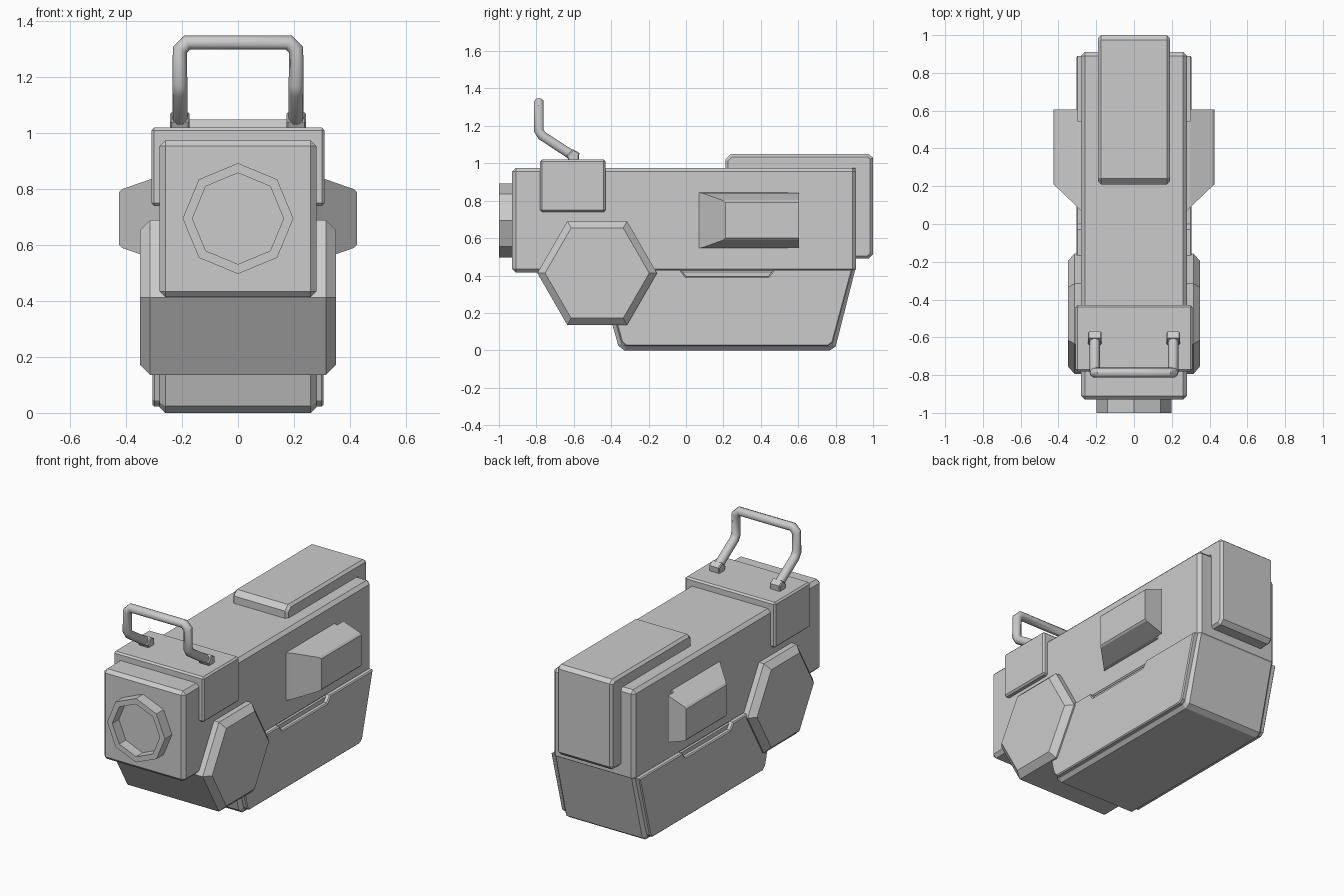
import bpy, bmesh, math

if "Cube" in bpy.data.objects:
    bpy.data.objects.remove(bpy.data.objects["Cube"])

def finish(bm, name):
    bmesh.ops.recalc_face_normals(bm, faces=bm.faces[:])
    me = bpy.data.meshes.new(name)
    bm.to_mesh(me)
    bm.free()
    ob = bpy.data.objects.new(name, me)
    bpy.context.collection.objects.link(ob)
    return ob

def prism(name, pts, x0, x1, rim=0.0, both=True):
    """Extrude a (y, z) profile along x and chamfer the rims of its end caps."""
    bm = bmesh.new()
    a = [bm.verts.new((x0, y, z)) for y, z in pts]
    b = [bm.verts.new((x1, y, z)) for y, z in pts]
    bm.faces.new(a)
    bm.faces.new(b[::-1])
    n = len(pts)
    for i in range(n):
        j = (i + 1) % n
        bm.faces.new((a[i], b[i], b[j], a[j]))
    bmesh.ops.recalc_face_normals(bm, faces=bm.faces[:])
    if rim:
        caps = [e for e in bm.edges
                if abs(e.verts[0].co.x - e.verts[1].co.x) < 1e-6
                and (both or abs(e.verts[0].co.x - x1) < 1e-6)]
        bmesh.ops.bevel(bm, geom=caps, offset=rim, segments=1, profile=0.5, affect='EDGES')
    return finish(bm, name)

def box(name, lo, hi, bevel):
    bm = bmesh.new()
    bmesh.ops.create_cube(bm, size=1)
    for v in bm.verts:
        v.co = [(l + h) / 2 + c * (h - l) for l, h, c in zip(lo, hi, v.co)]
    bmesh.ops.bevel(bm, geom=bm.edges[:], offset=bevel, segments=1, profile=0.5, affect='EDGES')
    return finish(bm, name)

def mirror_x(ob):
    ob.modifiers.new("mirror", 'MIRROR').use_clip = False

# Main housing and the saddle block over its front
box("upper_housing", (-0.28, -0.93, 0.415), (0.28, 0.91, 0.975), 0.02)
box("saddle_block", (-0.31, -0.78, 0.74), (0.31, -0.43, 1.02), 0.01)

# Lower housing with tapered ends
prism("lower_housing", [(-0.33, 0), (0.77, 0), (0.80, 0.02), (0.907, 0.44),
                        (-0.48, 0.44), (-0.362, 0.025)], -0.28, 0.28, 0.02)

# Raised side plates with a notched upper edge
mirror_x(prism("side_plate", [(-0.32, 0.023), (0.76, 0.023), (0.785, 0.042), (0.89, 0.432),
                              (0.47, 0.432), (0.44, 0.395), (0.0, 0.395), (-0.03, 0.432),
                              (-0.45, 0.432), (-0.345, 0.045)], 0.27, 0.305, 0.006, False))

# Hexagonal drum through the front
hexagon = [(-0.475 + 0.32 * math.cos(i * math.pi / 3),
            0.413 + 0.32 * math.sin(i * math.pi / 3)) for i in range(6)]
prism("hex_drum", hexagon, -0.35, 0.35, 0.036)

# L-shaped cover wrapping the top and rear
prism("rear_cover", [(0.21, 0.96), (0.21, 1.02), (0.24, 1.05), (0.975, 1.05), (1.0, 1.03),
                     (1.0, 0.515), (0.975, 0.49), (0.89, 0.49), (0.89, 0.96)],
      -0.19, 0.19, 0.015)

# Octagonal lens ring, open at the front
bm = bmesh.new()
rings = []
for r, y in ((0.198, -0.92), (0.198, -1.0), (0.163, -1.0), (0.163, -0.935)):
    rings.append([bm.verts.new((r * math.cos(k * math.pi / 4), y,
                                0.695 + r * math.sin(k * math.pi / 4))) for k in range(8)])
for a, b in zip(rings, rings[1:]):
    for k in range(8):
        j = (k + 1) % 8
        bm.faces.new((a[k], a[j], b[j], b[k]))
bm.faces.new(rings[-1])
bm.faces.new(rings[0])
finish(bm, "lens_ring")

# Side pods, sloped at front, top and bottom
bm = bmesh.new()
loops = []
for x, y0, y1, z0, z1 in ((0.27, 0.06, 0.545, 0.545, 0.845), (0.30, 0.09, 0.545, 0.55, 0.84),
                          (0.415, 0.20, 0.605, 0.59, 0.80), (0.425, 0.21, 0.605, 0.60, 0.79)):
    if x == 0.30:
        loops.append([bm.verts.new((x, y, z)) for y, z in ((y0, z0), (y1, z0), (y1, z1), (y0, z1))])
        y1 = 0.605
        step = [loops[-1][0]] + [bm.verts.new((x, y1, z)) for z in (z0, z1)] + [loops[-1][3]]
        bm.faces.new((loops[-1][1], step[1], step[2], loops[-1][2]))
        bm.faces.new((loops[-1][0], loops[-1][1], step[1]))
        bm.faces.new((loops[-1][3], loops[-1][2], step[2]))
        loops.append(step)
    else:
        loops.append([bm.verts.new((x, y, z)) for y, z in ((y0, z0), (y1, z0), (y1, z1), (y0, z1))])
for p, q in ((0, 1), (2, 3), (3, 4)):
    for k in range(4):
        j = (k + 1) % 4
        bm.faces.new((loops[p][k], loops[p][j], loops[q][j], loops[q][k]))
bm.faces.new(loops[4])
bm.faces.new(loops[0])
mirror_x(finish(bm, "side_pod"))

# Handle feet
mirror_x(prism("handle_foot", [(-0.575, 1.01), (-0.57, 1.055), (-0.603, 1.075),
                               (-0.64, 1.04), (-0.625, 1.01)], 0.173, 0.243, 0.005))

# Bent tube handle
half = [(0.208, -0.60, 1.037), (0.208, -0.77, 1.148), (0.208, -0.787, 1.175),
        (0.208, -0.787, 1.298), (0.182, -0.787, 1.324)]
path = half + [(-x, y, z) for x, y, z in reversed(half)]
cu = bpy.data.curves.new("handle", 'CURVE')
cu.dimensions = '3D'
cu.bevel_depth = 0.027
cu.bevel_resolution = 3
cu.use_fill_caps = True
sp = cu.splines.new('POLY')
sp.points.add(len(path) - 1)
for p, co in zip(sp.points, path):
    p.co = (*co, 1)
handle = bpy.data.objects.new("handle", cu)
bpy.context.collection.objects.link(handle)
bpy.context.view_layer.objects.active = handle
handle.select_set(True)
bpy.ops.object.convert(target='MESH')
bpy.ops.object.shade_smooth_by_angle(angle=math.radians(40))
